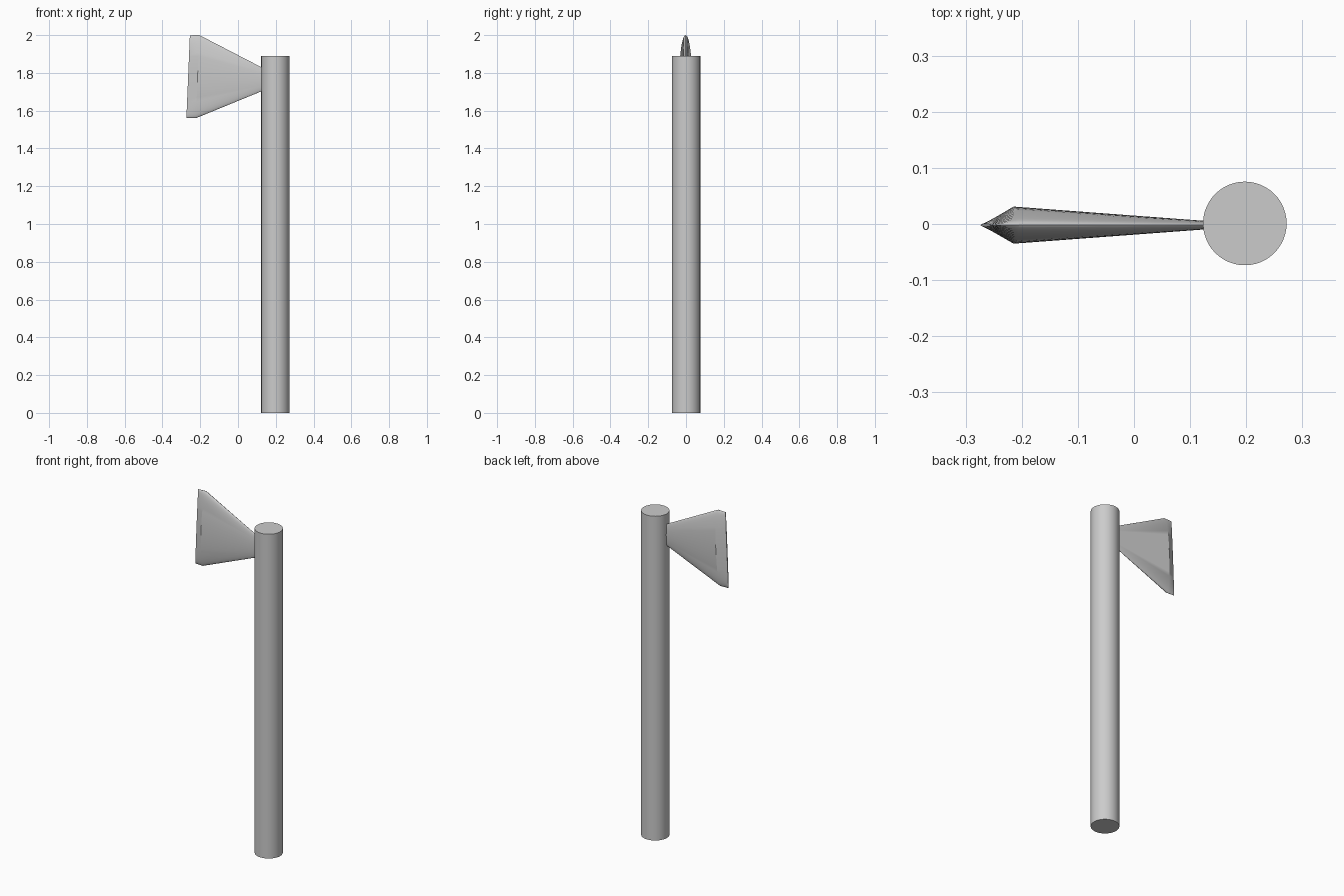
import bpy, bmesh
from math import cos, sin, tan, pi, radians

if "Cube" in bpy.data.objects:
    bpy.data.objects.remove(bpy.data.objects["Cube"])

SIDES = 48


def finish(obj, angle=30):
    bpy.ops.object.select_all(action='DESELECT')
    obj.select_set(True)
    bpy.context.view_layer.objects.active = obj
    bpy.ops.object.shade_smooth_by_angle(angle=radians(angle))


def loft(name, sections):
    """Skin capped ellipses: (x, centre z, half thickness, half height)."""
    bm = bmesh.new()
    rings = []
    for x, zc, hy, hz in sections:
        ring = []
        for i in range(SIDES):
            a = 2 * pi * i / SIDES
            dz = hz * sin(a)
            # slight tilt: the upper corner leans towards the handle
            ring.append(bm.verts.new((x + dz * tan(radians(2.4)),
                                      -0.002 + hy * cos(a), zc + dz)))
        rings.append(ring)
    for r, s in zip(rings, rings[1:]):
        for i in range(SIDES):
            j = (i + 1) % SIDES
            bm.faces.new((r[i], r[j], s[j], s[i]))
    bm.faces.new(rings[0])
    bm.faces.new(rings[-1])
    bmesh.ops.recalc_face_normals(bm, faces=bm.faces[:])
    mesh = bpy.data.meshes.new(name)
    bm.to_mesh(mesh)
    bm.free()
    obj = bpy.data.objects.new(name, mesh)
    bpy.context.collection.objects.link(obj)
    finish(obj)
    return obj


# Round handle
bpy.ops.mesh.primitive_cylinder_add(vertices=SIDES, radius=0.0745, depth=1.89,
                                    location=(0.1975, 0.001, 0.945))
handle = bpy.context.object
handle.name = "handle"
finish(handle)

# Flared axe head: neck inside handle, widest body, bevelled cutting edge
loft("axe_head", [
    (0.145, 1.764, 0.0062, 0.054),
    (-0.214, 1.78, 0.033, 0.22),
    (-0.264, 1.78, 0.003, 0.219),
])
